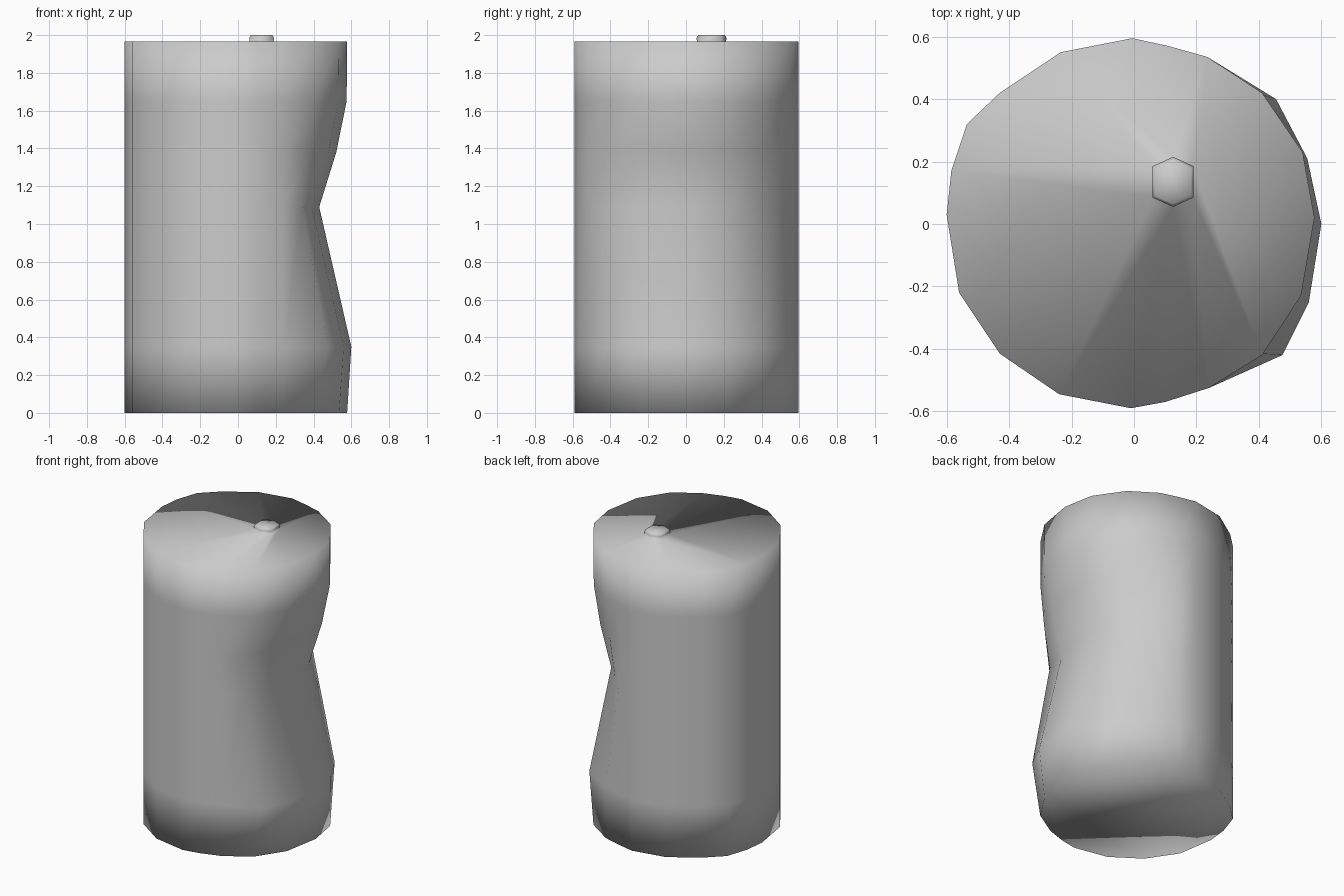
import bpy
import bmesh
from mathutils import Vector

default_cube = bpy.data.objects.get("Cube")
if default_cube:
    bpy.data.objects.remove(default_cube, do_unlink=True)

# Material
grey = bpy.data.materials.new("plain grey")
grey.use_nodes = True
colour = (0.6, 0.6, 0.6, 1)
grey.diffuse_color = colour
grey.node_tree.nodes["Principled BSDF"].inputs["Base Color"].default_value = colour

# Undamaged outline: the intact left, then the side that gets dented
intact = [(.24, -.525), (.1, -.57), (-.01, -.59), (-.24, -.545), (-.43, -.415),
          (-.56, -.22), (-.6, .03), (-.585, .17), (-.535, .32), (-.43, .42),
          (-.235, .55), (-.005, .595), (.11, .57)]
round_side = [(.235, .535), (.41, .42), (.54, .23), (.578, .02), (.535, -.23), (.41, -.42)]
bulged_side = [(.235, .535), (.455, .4), (.555, .21), (.6, 0), (.56, -.25), (.475, -.42)]
dented_side = [(.2, .485), (.31, .37), (.4, .2), (.43, .02), (.39, -.23), (.34, -.41)]


def ring(bm, points, z):
    """Add a loop of vertices at one height."""
    return [bm.verts.new((x, y, z)) for x, y in points]


def outline(side, amount):
    """Blend the round side toward a damaged side."""
    blended = [Vector(a).lerp(Vector(b), amount) for a, b in zip(round_side, side)]
    return intact + [tuple(p) for p in blended]


def skin(bm, lower, upper):
    """Join two loops of equal length with quads."""
    count = len(lower)
    for i in range(count):
        j = (i + 1) % count
        # loops run clockwise from above, so wind to face outward
        bm.faces.new((lower[j], lower[i], upper[i], upper[j]))


def bridge(bm, outer, inner):
    """Fill the flat lid between the rim and the smaller cap loop."""
    edges = []
    for loop in (outer, inner):
        for i, vert in enumerate(loop):
            edges.append(bm.edges.get((vert, loop[(i + 1) % len(loop)])))
    bmesh.ops.bridge_loops(bm, edges=edges)


bm = bmesh.new()

# Drum wall with a crushed right-hand side
levels = [(0, round_side, 0), (.35, bulged_side, 1), (1.09, dented_side, 1),
          (1.38, dented_side, .39), (1.65, dented_side, .02), (1.965, round_side, 0)]
rings = [ring(bm, outline(side, amount), z) for z, side, amount in levels]
for lower, upper in zip(rings, rings[1:]):
    skin(bm, lower, upper)
bm.faces.new(rings[0])

# Hexagonal filler cap growing out of the lid
centre = Vector((.125, .135))
hexagon = [Vector(p) for p in ((0, -.08), (-.066, -.05), (-.066, .05),
                               (0, .08), (.066, .05), (.066, -.05))]
cap_levels = [(1.965, .96), (1.985, 1), (2, .88)]
cap = [ring(bm, [centre + p * size for p in hexagon], z) for z, size in cap_levels]
for lower, upper in zip(cap, cap[1:]):
    skin(bm, lower, upper)
bm.faces.new(cap[-1])
bridge(bm, rings[-1], cap[0])

bmesh.ops.recalc_face_normals(bm, faces=bm.faces)
for face in bm.faces:
    face.smooth = True

mesh = bpy.data.meshes.new("dented_drum")
bm.to_mesh(mesh)
bm.free()
mesh.materials.append(grey)
drum = bpy.data.objects.new("dented_drum", mesh)
bpy.context.collection.objects.link(drum)
